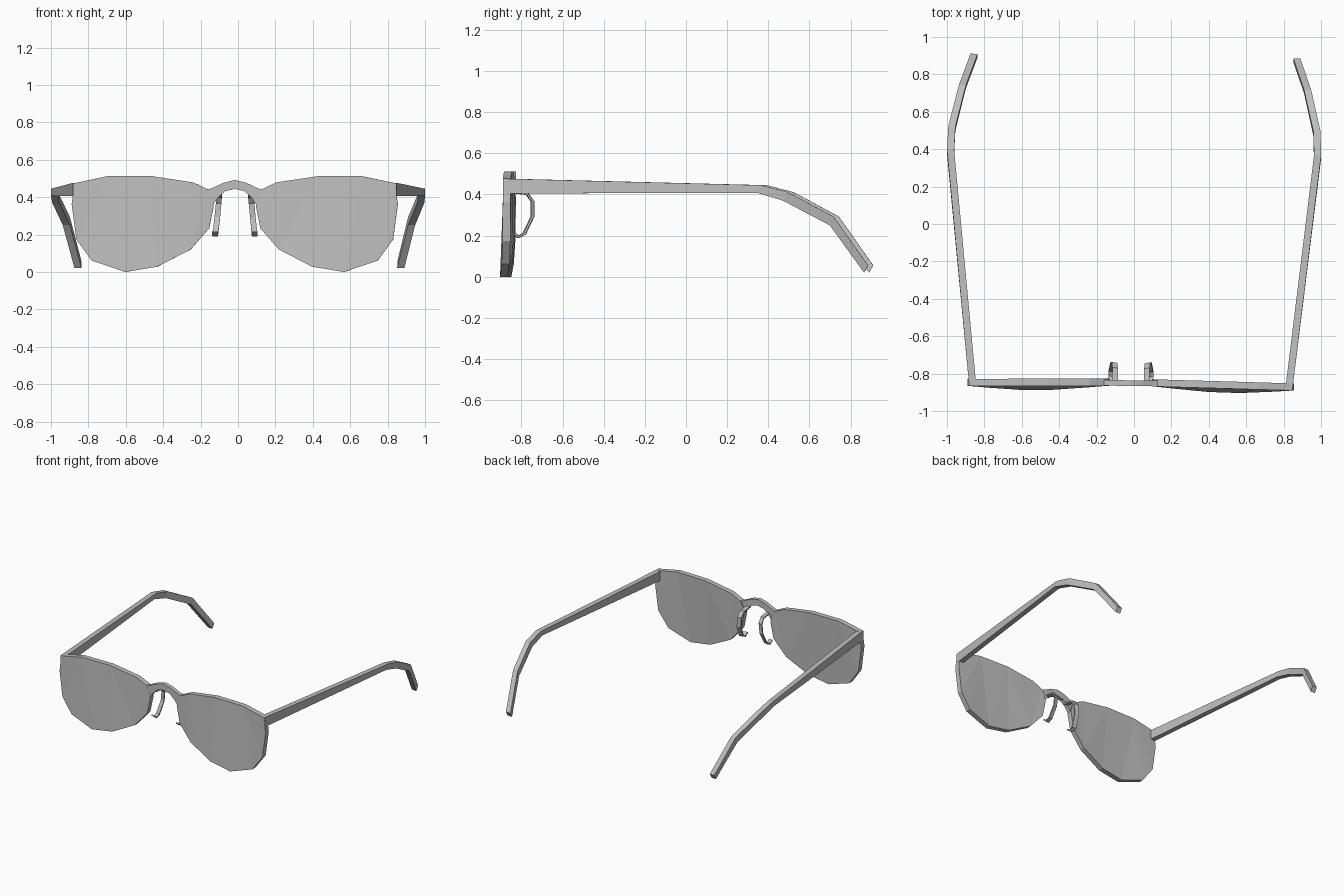
import bpy, bmesh, math
from mathutils import Matrix, Vector

if "Cube" in bpy.data.objects:
    bpy.data.objects.remove(bpy.data.objects["Cube"], do_unlink=True)

grey = bpy.data.materials.new("plain grey")
grey.use_nodes = True
grey.diffuse_color = (0.52, 0.52, 0.52, 1)
grey.node_tree.nodes["Principled BSDF"].inputs["Base Color"].default_value = (0.52, 0.52, 0.52, 1)

# The whole pair sits turned very slightly about z
PLACE = Matrix.Translation((-0.005, 0, 0)) @ Matrix.Rotation(-0.0142, 4, 'Z')


def loft(name, rings, side=1, triangulate=False):
    """Join equal-sized point rings into a capped solid; side=-1 mirrors it."""
    bm = bmesh.new()
    loops = [[bm.verts.new((side * x, y, z)) for x, y, z in ring] for ring in rings]
    n = len(loops[0])
    for a, b in zip(loops, loops[1:]):
        for i in range(n):
            j = (i + 1) % n
            bm.faces.new((a[i], a[j], b[j], b[i]))
    caps = [bm.faces.new(loops[0]), bm.faces.new(loops[-1])]
    if triangulate:
        bmesh.ops.triangulate(bm, faces=caps)
    bmesh.ops.recalc_face_normals(bm, faces=bm.faces)
    bm.transform(PLACE)
    mesh = bpy.data.meshes.new(name)
    bm.to_mesh(mesh)
    bm.free()
    mesh.materials.append(grey)
    obj = bpy.data.objects.new(name, mesh)
    bpy.context.collection.objects.link(obj)


# Lens outline (x, z), from the bridge over the top and round
LENS = [(0.142, 0.441), (0.222, 0.479), (0.443, 0.512), (0.682, 0.512), (0.857, 0.475),
        (0.872, 0.361), (0.847, 0.174), (0.765, 0.061), (0.585, 0.0), (0.414, 0.028),
        (0.236, 0.12), (0.137, 0.233), (0.113, 0.35), (0.118, 0.40)]


def lens_front(x, z):
    """Front surface: bows forward in the middle and towards the bottom."""
    bow = math.sin(math.pi * min(max((x - 0.1) / 0.78, 0), 1))
    return -0.864 - 0.016 * x - 0.024 * bow * (1 - z / 0.52)


# Temple arm sections: outer x, top (y, z), bottom (y, z)
ARM = [(0.864, (-0.876, 0.477), (-0.876, 0.405)),
       (1.0, (0.38, 0.445), (0.36, 0.408)),
       (0.995, (0.51, 0.411), (0.485, 0.370)),
       (0.942, (0.73, 0.293), (0.712, 0.250)),
       (0.882, (0.898, 0.055), (0.878, 0.020))]

# Nose pad wire path: x, y, z
PAD = [(0.085, -0.85, 0.412), (0.085, -0.772, 0.402), (0.088, -0.746, 0.366),
       (0.095, -0.746, 0.293), (0.104, -0.787, 0.208), (0.106, -0.816, 0.194),
       (0.106, -0.842, 0.214)]


def pad_rings():
    """Sweep a flat strip along the wire path."""
    pts = [Vector(p) for p in PAD]
    rings = []
    for i, p in enumerate(pts):
        t = pts[min(i + 1, len(pts) - 1)] - pts[max(i - 1, 0)]
        nrm = Vector((0, -t.z, t.y)).normalized() * 0.005
        wide = Vector((0.015, 0.003, 0))
        rings.append([p + nrm + wide, p + nrm - wide, p - nrm - wide, p - nrm + wide])
    return rings


for side, label in ((1, "left"), (-1, "right")):
    front = [(x, lens_front(x, z), z) for x, z in LENS]
    back = [(x, y + 0.038, z) for x, y, z in front]
    loft(label + "_lens", [front, back], side, True)

    loft(label + "_temple_arm",
         [[(x, *top), (x - 0.038, *top), (x - 0.038, *bot), (x, *bot)] for x, top, bot in ARM], side)

    loft(label + "_nose_pad", pad_rings(), side)

# Arched bridge: top and underside (x, z) for one half, mirrored across
HALF = [((0.150, 0.440), (0.122, 0.350)), ((0.122, 0.448), (0.092, 0.395)),
        ((0.060, 0.477), (0.052, 0.432)), ((0.0, 0.492), (0.0, 0.444))]
ARCH = [((-t[0], t[1]), (-b[0], b[1])) for t, b in HALF] + HALF[-2::-1]
loft("bridge", [[(t[0], -0.866, t[1]), (t[0], -0.836, t[1]),
                 (b[0], -0.836, b[1]), (b[0], -0.866, b[1])] for t, b in ARCH])
